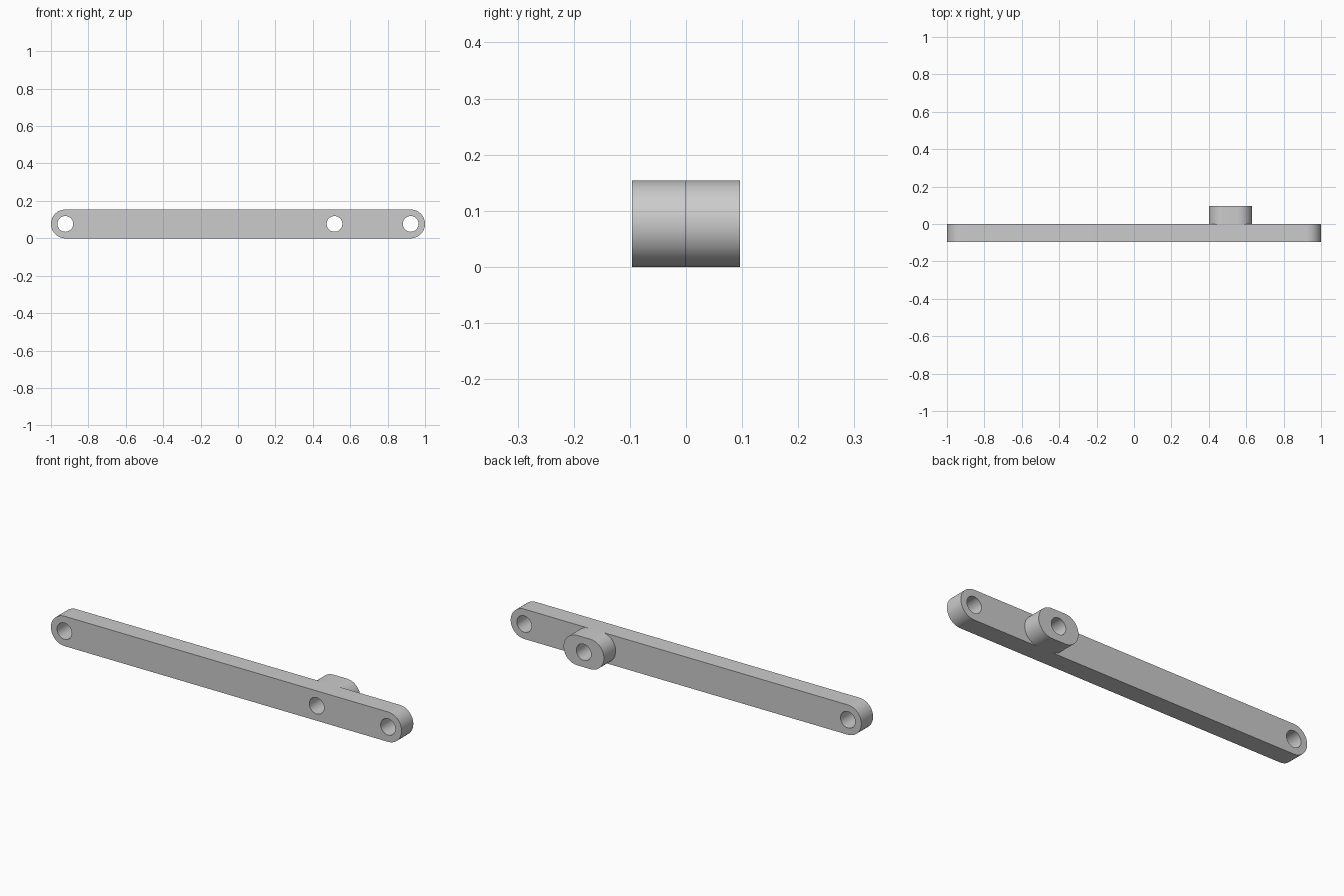
import bpy, bmesh, math
from mathutils import Matrix

cube = bpy.data.objects.get("Cube")
if cube:
    bpy.data.objects.remove(cube, do_unlink=True)

RADIUS = 0.077       # rounded ends, half the bar height
HOLE = 0.042
DEPTH = 0.096
PIVOT_X = 0.516
END_X = 1 - RADIUS

grey = bpy.data.materials.new("plain grey")
grey.use_nodes = True
grey.diffuse_color = (0.6, 0.6, 0.6, 1)
grey.node_tree.nodes["Principled BSDF"].inputs["Base Color"].default_value = grey.diffuse_color


def mesh_object(name, bm):
    bmesh.ops.recalc_face_normals(bm, faces=bm.faces)
    mesh = bpy.data.meshes.new(name)
    bm.to_mesh(mesh)
    bm.free()
    mesh.materials.append(grey)
    obj = bpy.data.objects.new(name, mesh)
    bpy.context.collection.objects.link(obj)
    return obj


def slot(name, centre, half_span, y_front, y_back, steps=32):
    """Round-ended block lying along x, extruded through y."""
    bm = bmesh.new()
    ring = []
    for side in (1, -1):
        for i in range(steps + 1):
            a = math.pi * i / steps - side * math.pi / 2
            ring.append(bm.verts.new((centre + side * half_span + RADIUS * math.cos(a),
                                      y_front, RADIUS + RADIUS * math.sin(a))))
    face = bm.faces.new(ring)
    new = bmesh.ops.extrude_face_region(bm, geom=[face])["geom"]
    moved = [v for v in new if isinstance(v, bmesh.types.BMVert)]
    bmesh.ops.translate(bm, verts=moved, vec=(0, y_back - y_front, 0))
    return mesh_object(name, bm)


def drill(obj, x):
    """Cut a round hole through the part along y."""
    bm = bmesh.new()
    bmesh.ops.create_cone(bm, cap_ends=True, segments=48, radius1=HOLE, radius2=HOLE, depth=1,
                          matrix=Matrix.Translation((x, 0, RADIUS)) @ Matrix.Rotation(math.pi / 2, 4, 'X'))
    cutter = mesh_object("hole_cutter", bm)
    cutter.hide_render = True
    bpy.context.view_layer.objects.active = obj
    mod = obj.modifiers.new("hole", 'BOOLEAN')
    mod.operation = 'DIFFERENCE'
    mod.solver = 'EXACT'
    mod.object = cutter
    bpy.ops.object.modifier_apply(modifier=mod.name)
    bpy.data.objects.remove(cutter, do_unlink=True)


# Long link bar with a hole at each end and one at the pivot
bar = slot("link_bar", 0, END_X, -DEPTH, 0)
for x in (-END_X, PIVOT_X, END_X):
    drill(bar, x)

# Pivot boss on the back of the bar
boss = slot("pivot_boss", PIVOT_X, 0.038, 0, DEPTH)
drill(boss, PIVOT_X)

# Smooth the round walls, keep the rims sharp
for obj in (bar, boss):
    bpy.ops.object.select_all(action='DESELECT')
    obj.select_set(True)
    bpy.context.view_layer.objects.active = obj
    bpy.ops.object.shade_smooth_by_angle(angle=math.radians(30))
